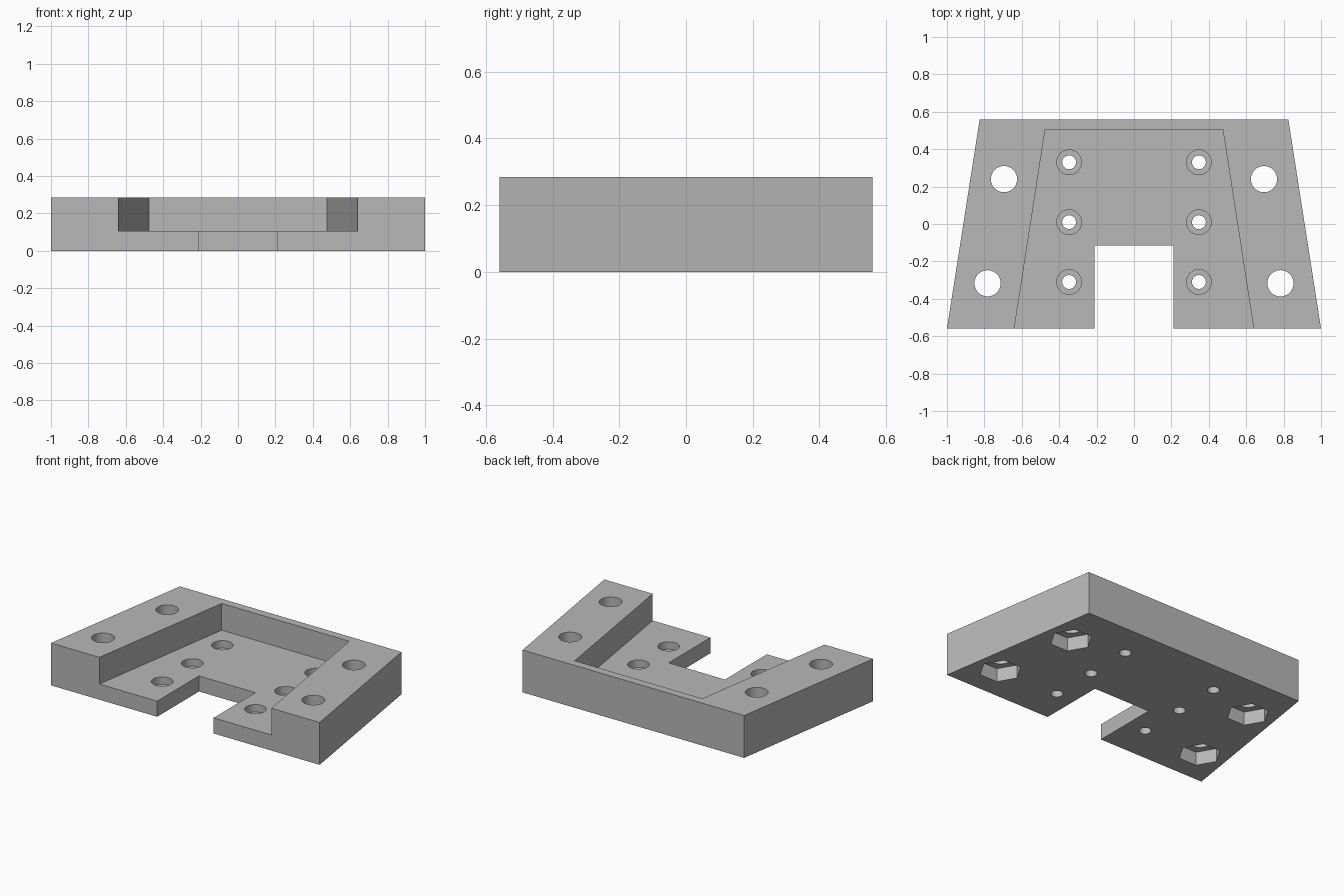
import bpy
import bmesh
import math

cube = bpy.data.objects.get("Cube")
if cube:
    bpy.data.objects.remove(cube, do_unlink=True)

HEIGHT = 0.285
FLOOR = 0.105
OVER = 0.1  # how far cutters reach past the surface

grey = bpy.data.materials.new("plain grey")
grey.use_nodes = True
colour = (0.48, 0.48, 0.48, 1)
grey.diffuse_color = colour
grey.node_tree.nodes["Principled BSDF"].inputs["Base Color"].default_value = colour


def prism(name, outline, bottom, top):
    """Extrude a flat outline upwards into a closed solid."""
    bm = bmesh.new()
    base = bm.faces.new([bm.verts.new((x, y, bottom)) for x, y in outline])
    solid = bmesh.ops.extrude_face_region(bm, geom=[base])
    verts = [v for v in solid["geom"] if isinstance(v, bmesh.types.BMVert)]
    bmesh.ops.translate(bm, verts=verts, vec=(0, 0, top - bottom))
    bmesh.ops.recalc_face_normals(bm, faces=bm.faces)
    mesh = bpy.data.meshes.new(name)
    bm.to_mesh(mesh)
    bm.free()
    mesh.materials.append(grey)
    obj = bpy.data.objects.new(name, mesh)
    bpy.context.collection.objects.link(obj)
    return obj


def ring(x, y, radius, sides):
    return [(x + radius * math.cos(math.tau * i / sides),
             y + radius * math.sin(math.tau * i / sides)) for i in range(sides)]


def mirrored(half):
    """Complete a right-hand outline with its mirror image."""
    return half + [(-x, y) for x, y in reversed(half)]


# Tapered block with the front notch
body = prism("mounting_block",
             mirrored([(0.21, -0.115), (0.21, -0.56), (1, -0.56), (0.825, 0.56)][::-1]),
             0, HEIGHT)

cutters = []


def cut(name, outline, bottom, top):
    cutter = prism(name, outline, bottom, top)
    cutter.hide_render = True
    cutters.append(cutter)
    mod = body.modifiers.new(name, "BOOLEAN")
    mod.operation = "DIFFERENCE"
    mod.solver = "EXACT"
    mod.object = cutter


# Open-fronted tapered recess
cut("recess_cutter", mirrored([(0.671, -0.76), (0.475, 0.505)]), FLOOR, HEIGHT + OVER)

for side in (-1, 1):
    # Counterbored screw holes in the recess floor
    for y in (0.33, 0.01, -0.31):
        x = side * 0.347
        cut("screw_hole_cutter", ring(x, y, 0.037, 32), -OVER, HEIGHT)
        cut("counterbore_cutter", ring(x, y, 0.066, 48), FLOOR - 0.05, HEIGHT)
    # Bolt holes with hexagonal nut pockets underneath
    for x, y in ((0.695, 0.24), (0.783, -0.317)):
        cut("bolt_hole_cutter", ring(side * x, y, 0.07, 48), -OVER, HEIGHT + OVER)
        cut("nut_pocket_cutter", ring(side * x, y, 0.13, 6), -OVER, 0.09)

# Bake the cuts and drop the cutters
bpy.context.view_layer.update()
graph = bpy.context.evaluated_depsgraph_get()
result = bpy.data.meshes.new_from_object(body.evaluated_get(graph))
body.modifiers.clear()
body.data = result
for cutter in cutters:
    bpy.data.objects.remove(cutter, do_unlink=True)
result.materials.clear()
result.materials.append(grey)
for face in result.polygons:
    face.material_index = 0

# Round hole walls shade smoothly, edges stay crisp
bpy.ops.object.select_all(action="DESELECT")
body.select_set(True)
bpy.context.view_layer.objects.active = body
bpy.ops.object.shade_smooth_by_angle(angle=math.radians(30))
